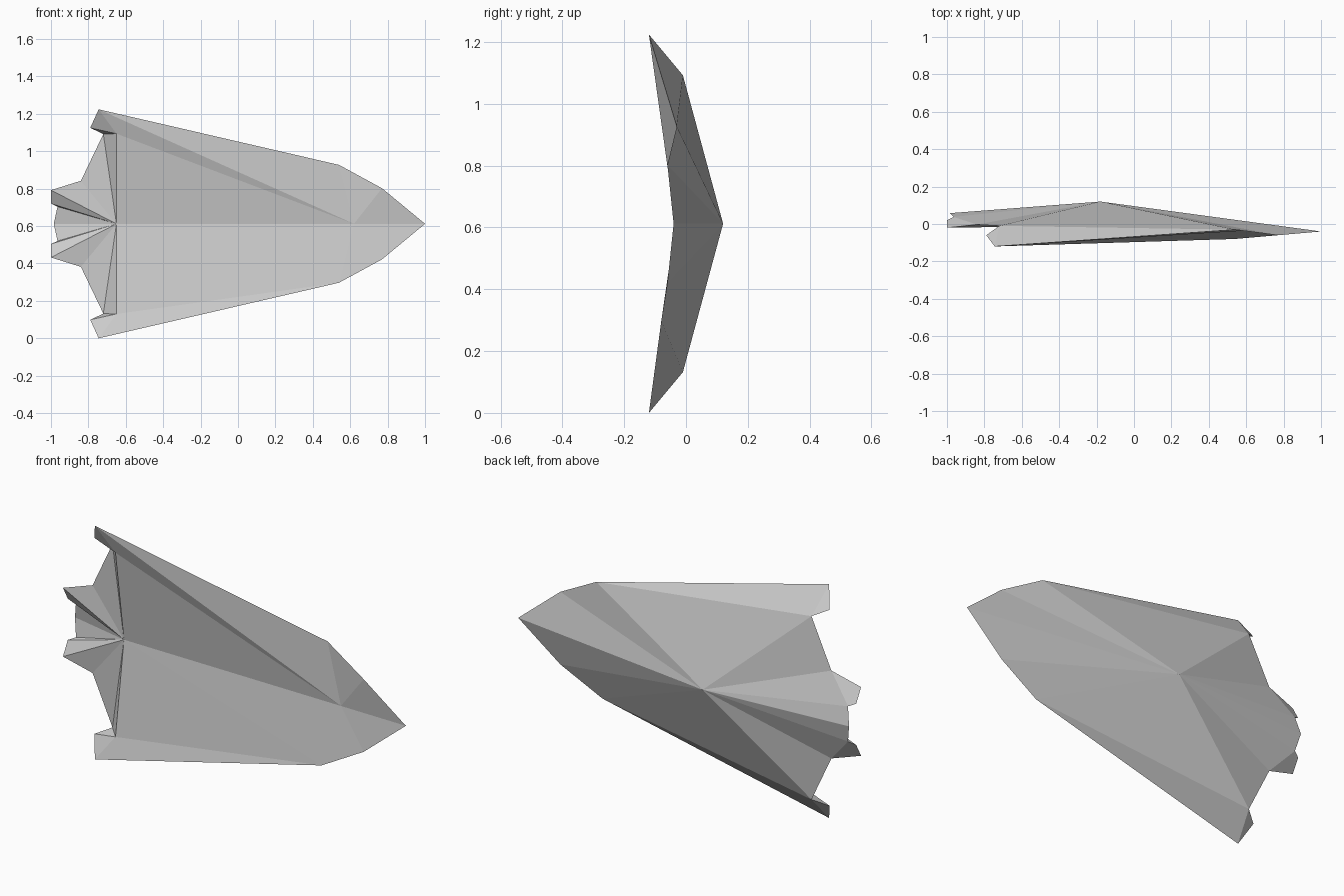
import bpy, bmesh

# Remove the default object
old = bpy.data.objects.get("Cube")
if old:
    bpy.data.objects.remove(old, do_unlink=True)

MID = 0.612  # height of the symmetry line

# Single material
paint = bpy.data.materials.new("light_grey")
paint.use_nodes = True
colour = (0.6, 0.6, 0.6, 1)
paint.diffuse_color = colour
paint.node_tree.nodes["Principled BSDF"].inputs["Base Color"].default_value = colour

# Points on the centre line: x, y
centre = {
    "nose": (1, -.04),
    "keel_front": (.62, -.034),
    "keel_back": (-.65, -.015),
    "ridge": (-.18, .12),
    "tail": (-.985, .058),
}

# Points mirrored above and below the centre line: x, y, distance from centre
paired = {
    "cheek": (.77, -.06, .19),
    "shoulder": (.54, -.08, .315),
    "wing_tip": (-.745, -.12, .612),
    "wing_end": (-.79, -.06, .513),
    "wing_root": (-.72, -.01, .48),
    "wing_fold": (-.65, -.085, .482),
    "notch": (-.84, -.003, .23),
    "fin_outer": (-1, -.02, .18),
    "fin_inner": (-1, .02, .108),
    "fin_root": (-.965, .038, .092),
}

# Faces shared by both halves
half_faces = [
    # Back fan round the ridge point
    "ridge nose cheek", "ridge cheek shoulder", "ridge shoulder wing_root",
    "ridge wing_root notch", "ridge notch fin_root", "ridge fin_root tail",
    # Wing edge and end
    "shoulder wing_tip wing_root", "wing_tip wing_end wing_root",
    "wing_fold wing_tip wing_end", "wing_fold wing_end wing_root",
    # Tail fin
    "notch fin_outer fin_root", "fin_outer fin_inner fin_root",
    # Pleats on the front of the tail
    "keel_back wing_fold wing_root", "keel_back wing_root notch",
    "keel_back notch fin_outer", "keel_back fin_outer fin_inner",
    "keel_back fin_inner fin_root", "keel_back fin_root tail",
    # Front of the nose
    "keel_front nose cheek", "keel_front cheek shoulder",
]

# The front of each wing is creased differently
upper_front = ["keel_back wing_fold keel_front", "wing_fold wing_tip keel_front",
               "wing_tip shoulder keel_front"]
lower_front = ["keel_back wing_fold shoulder", "keel_back shoulder keel_front",
               "wing_fold wing_tip shoulder"]

bm = bmesh.new()
middle = {name: bm.verts.new((x, y, MID)) for name, (x, y) in centre.items()}


def build_half(side, front):
    points = dict(middle)
    for name, (x, y, offset) in paired.items():
        # The upper shoulder is bent further back
        if name == "shoulder" and side > 0:
            y = -.03
        points[name] = bm.verts.new((x, y, MID + side * offset))
    for face in half_faces + front:
        bm.faces.new([points[name] for name in face.split()])


build_half(1, upper_front)
build_half(-1, lower_front)
bmesh.ops.recalc_face_normals(bm, faces=bm.faces)

# Folded hull object, flat shaded
mesh = bpy.data.meshes.new("folded_hull")
bm.to_mesh(mesh)
bm.free()
mesh.materials.append(paint)
hull = bpy.data.objects.new("folded_hull", mesh)
bpy.context.collection.objects.link(hull)
